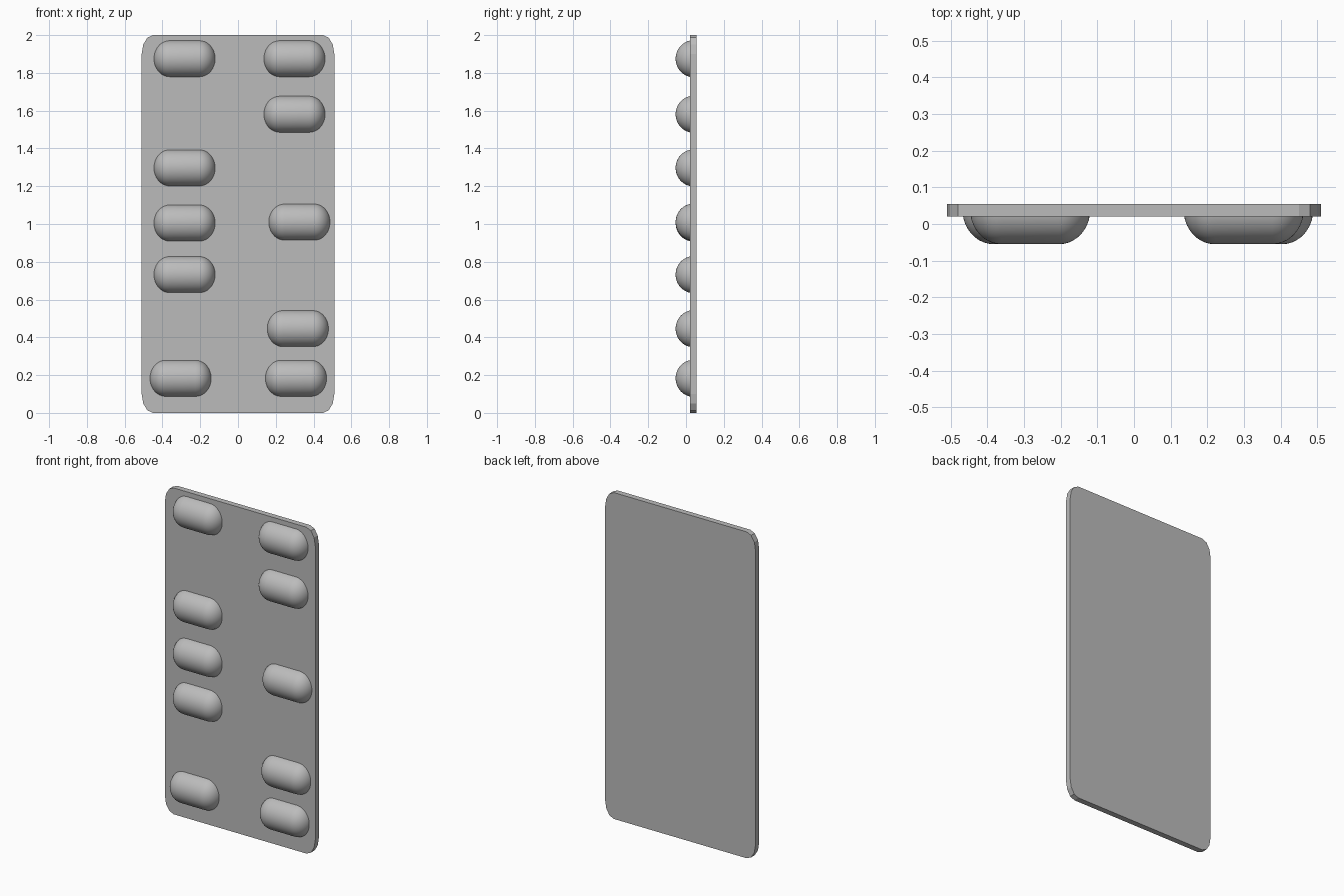
import bpy, bmesh
from math import sin, cos, pi
from mathutils import Matrix, Vector

if "Cube" in bpy.data.objects:
    bpy.data.objects.remove(bpy.data.objects["Cube"])

grey = bpy.data.materials.new("plain grey")
grey.use_nodes = True
colour = (0.5, 0.5, 0.5, 1)
grey.diffuse_color = colour
grey.node_tree.nodes["Principled BSDF"].inputs["Base Color"].default_value = colour


def add_object(name, bm):
    bmesh.ops.recalc_face_normals(bm, faces=bm.faces)
    mesh = bpy.data.meshes.new(name)
    bm.to_mesh(mesh)
    bm.free()
    mesh.materials.append(grey)
    obj = bpy.data.objects.new(name, mesh)
    bpy.context.collection.objects.link(obj)
    return obj


# Backing card with elongated rounded corners
def backing_card(half_w=0.51, height=2.0, front=0.02, back=0.055, rx=0.06, rz=0.1, steps=3):
    bm = bmesh.new()
    outline = []
    for quarter, (sx, sz) in enumerate([(1, 1), (-1, 1), (-1, -1), (1, -1)]):
        for i in range(steps + 1):
            a = (quarter + i / steps) * pi / 2
            x = sx * (half_w - rx) + rx * cos(a)
            z = height / 2 + sz * (height / 2 - rz) + rz * sin(a)
            outline.append(bm.verts.new((x, front, z)))
    face = bm.faces.new(outline)
    side = bmesh.ops.extrude_face_region(bm, geom=[face])["geom"]
    moved = [v for v in side if isinstance(v, bmesh.types.BMVert)]
    bmesh.ops.translate(bm, verts=moved, vec=(0, back - front, 0))
    return add_object("backing_card", bm)


# Half capsule bubble: a rounded profile swept half a turn about its long axis
def bubble_mesh(half_len=0.164, cap=0.085, radius=0.098, depth=0.095, steps=10):
    bm = bmesh.new()
    arc = [(half_len - cap + cap * cos(a), radius * sin(a))
           for a in (i / steps * pi / 2 for i in range(steps + 1))]
    profile = arc + [(-x, r) for x, r in reversed(arc)]
    verts = [bm.verts.new((x, 0, r)) for x, r in profile]
    edges = [bm.edges.new(pair) for pair in zip(verts, verts[1:])]
    bmesh.ops.spin(bm, geom=verts + edges, cent=(0, 0, 0), axis=(1, 0, 0),
                   angle=pi, steps=24)
    bmesh.ops.remove_doubles(bm, verts=bm.verts, dist=0.0001)
    # Keep the dome on the front side
    if sum(v.co.y for v in bm.verts) > 0:
        bmesh.ops.scale(bm, vec=(1, -1, 1), verts=bm.verts)
    bmesh.ops.scale(bm, vec=(1, depth / radius, 1), verts=bm.verts)
    # Flat hidden base inside the card
    bmesh.ops.holes_fill(bm, edges=[e for e in bm.edges if e.is_boundary], sides=0)
    return bm


backing_card()

bubbles = {
    "right": [(-0.283, 1.875), (-0.283, 1.297), (-0.283, 1.005), (-0.283, 0.732), (-0.304, 0.183)],
    "left": [(0.299, 1.875), (0.299, 1.581), (0.325, 1.01), (0.317, 0.446), (0.307, 0.183)],
}
for side, places in bubbles.items():
    for number, (x, z) in enumerate(places, 1):
        pill = add_object(f"{side}_bubble_{number}", bubble_mesh())
        pill.data.transform(Matrix.Translation(Vector((x, 0.04, z))))
        bpy.ops.object.select_all(action="DESELECT")
        pill.select_set(True)
        bpy.context.view_layer.objects.active = pill
        bpy.ops.object.shade_smooth_by_angle()
